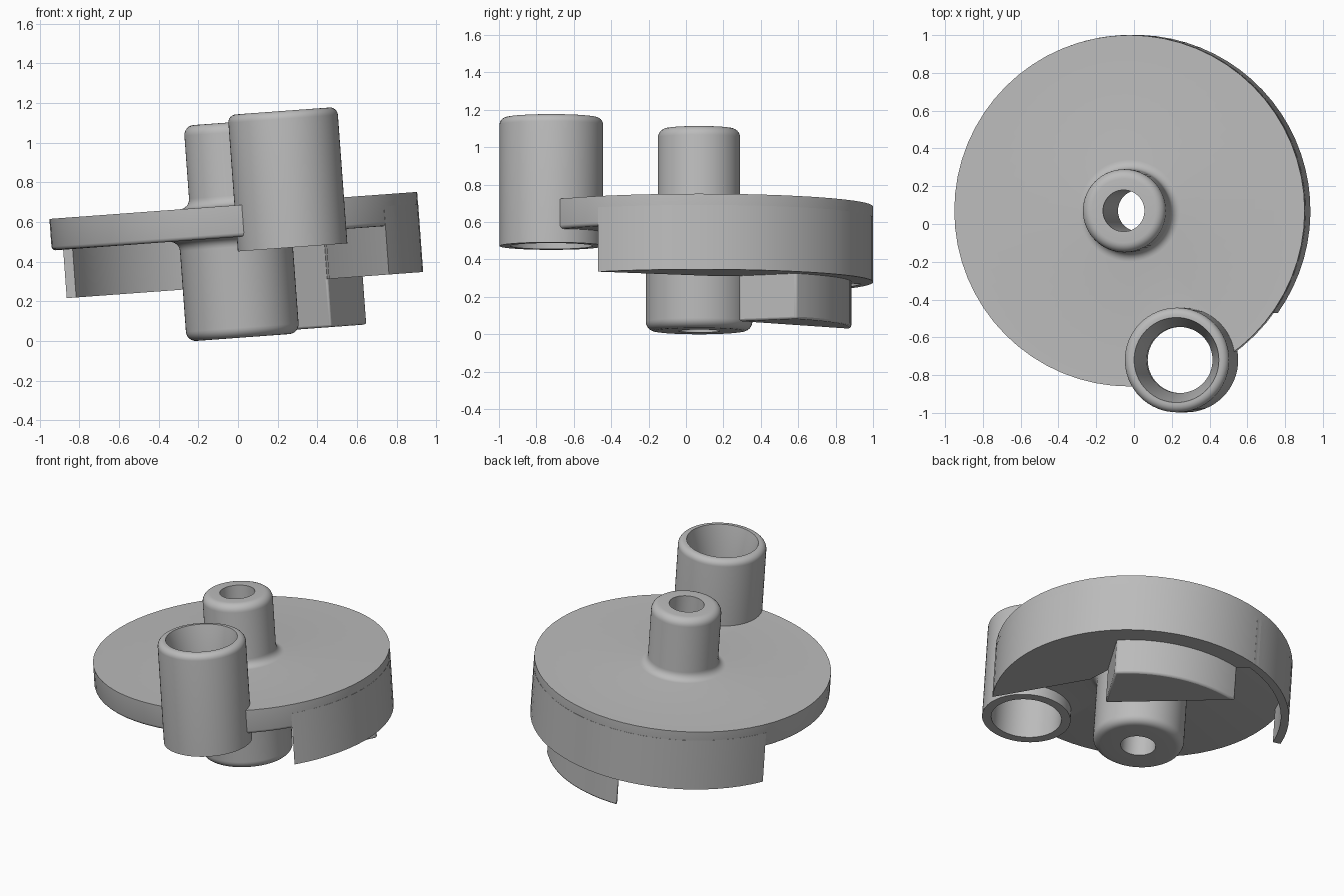
import bpy
import bmesh
from math import sin, cos, pi, radians
from mathutils import Matrix

if "Cube" in bpy.data.objects:
    bpy.data.objects.remove(bpy.data.objects["Cube"])

grey = bpy.data.materials.new("plain grey")
grey.use_nodes = True
grey.diffuse_color = (0.5, 0.5, 0.5, 1)
grey.node_tree.nodes["Principled BSDF"].inputs["Base Color"].default_value = grey.diffuse_color

# The whole part leans slightly about the y axis
FRAME = Matrix.Translation((0.025, 0.07, 0.017)) @ Matrix.Rotation(radians(-4.2), 4, "Y")
SEGMENTS = 64
DISC_R = 0.93
PLATE_TOP, PLATE_BOTTOM, RIM_BOTTOM, WEIGHT_BOTTOM = 0.668, 0.508, 0.263, 0.02
BOSS = (0.283, -0.79)


def arc(cx, cy, r, start, end, steps=6):
    """Points along a circular arc, angles in degrees."""
    angles = [radians(start + (end - start) * i / steps) for i in range(steps + 1)]
    return [(cx + r * cos(a), cy + r * sin(a)) for a in angles]


def finish(name, bm, bevel=0):
    bmesh.ops.recalc_face_normals(bm, faces=bm.faces)
    mesh = bpy.data.meshes.new(name)
    bm.to_mesh(mesh)
    bm.free()
    obj = bpy.data.objects.new(name, mesh)
    bpy.context.collection.objects.link(obj)
    mesh.materials.append(grey)
    obj.matrix_world = FRAME
    if bevel:
        mod = obj.modifiers.new("soft edges", "BEVEL")
        mod.width, mod.segments = bevel, 2
        mod.limit_method, mod.angle_limit = "ANGLE", radians(35)
    return obj


def revolve(name, profile, center=(0, 0)):
    """Closed (radius, height) profile turned around a vertical axis."""
    bm = bmesh.new()
    rings = []
    for i in range(SEGMENTS):
        a = 2 * pi * i / SEGMENTS
        rings.append([bm.verts.new((center[0] + r * cos(a), center[1] + r * sin(a), z))
                      for r, z in profile])
    n = len(profile)
    for i in range(SEGMENTS):
        p, q = rings[i], rings[(i + 1) % SEGMENTS]
        for j in range(n):
            k = (j + 1) % n
            bm.faces.new((p[j], q[j], q[k], p[k]))
    return finish(name, bm)


def extrude(name, outline, bottom, top, bevel=0):
    """Flat outline raised into a solid."""
    bm = bmesh.new()
    face = bm.faces.new([bm.verts.new((x, y, bottom)) for x, y in outline])
    new = bmesh.ops.extrude_face_region(bm, geom=[face])["geom"]
    verts = [v for v in new if isinstance(v, bmesh.types.BMVert)]
    bmesh.ops.translate(bm, verts=verts, vec=(0, 0, top - bottom))
    return finish(name, bm, bevel)


# Disc plate with its stepped central hub and through hole
LOW_R, HIGH_R, HUB_TOP, BORE, F = 0.285, 0.22, 1.087, 0.11, 0.05
hub_profile = (
    [(BORE, 0)]
    + arc(LOW_R - F, F, F, -90, 0)
    + arc(LOW_R + F, PLATE_BOTTOM - F, F, 180, 90)
    + arc(DISC_R - 0.02, PLATE_BOTTOM + 0.02, 0.02, -90, 0, 3)
    + [(DISC_R, PLATE_TOP)]
    + arc(HIGH_R + F, PLATE_TOP + F, F, 270, 180)
    + arc(HIGH_R - F, HUB_TOP - F, F, 0, 90)
    + [(BORE, HUB_TOP)]
)
disc = revolve("disc_and_hub", hub_profile)

# Opening in the disc where the offset boss passes through
bm = bmesh.new()
bmesh.ops.create_cone(bm, cap_ends=True, segments=SEGMENTS, radius1=0.25, radius2=0.25, depth=0.5,
                      matrix=Matrix.Translation((*BOSS, PLATE_TOP - 0.05)))
cutter = finish("boss_cutter", bm)
cutter.hide_render = True
cut = disc.modifiers.new("boss opening", "BOOLEAN")
cut.operation, cut.object, cut.solver = "DIFFERENCE", cutter, "EXACT"
bpy.context.view_layer.objects.active = disc
bpy.ops.object.modifier_apply(modifier=cut.name)
bpy.data.objects.remove(cutter)

# Hollow offset boss with a flared mouth
BOSS_R, BOSS_LOW, BOSS_TOP = 0.277, 0.435, 1.125
boss_profile = (
    [(0.22, BOSS_LOW), (BOSS_R, BOSS_LOW)]
    + arc(BOSS_R - 0.04, BOSS_TOP - 0.04, 0.04, 0, 90)
    + [(0.225, BOSS_TOP), (0.175, 0.9), (0.175, 0.82), (0.22, 0.78)]
)
revolve("offset_boss", boss_profile, BOSS)

# Thick rim sector, lower counterweight and the thin rim wall
CORNER, INNER = (0.445, 0.21), (0.455, 0.05)
RIM_R = DISC_R + 0.001
extrude("rim_sector", arc(0, 0, RIM_R, -35.5, 102.5, 28) + [CORNER, INNER],
        RIM_BOTTOM, PLATE_BOTTOM + 0.1)
extrude("counterweight", arc(0, 0, 0.815, 39.5, 98, 14) + [CORNER],
        WEIGHT_BOTTOM, PLATE_BOTTOM + 0.05, 0.012)
extrude("rim_wall", arc(0, 0, RIM_R, 100, 159.5, 12) + arc(0, 0, 0.88, 159.5, 100, 12),
        RIM_BOTTOM, PLATE_BOTTOM + 0.1)

# Smooth round surfaces, crisp edges
bpy.ops.object.select_all(action="DESELECT")
for obj in bpy.context.collection.objects:
    if obj.type == "MESH" and grey.name in obj.data.materials:
        obj.select_set(True)
bpy.context.view_layer.objects.active = disc
bpy.ops.object.shade_smooth_by_angle(angle=radians(35))
